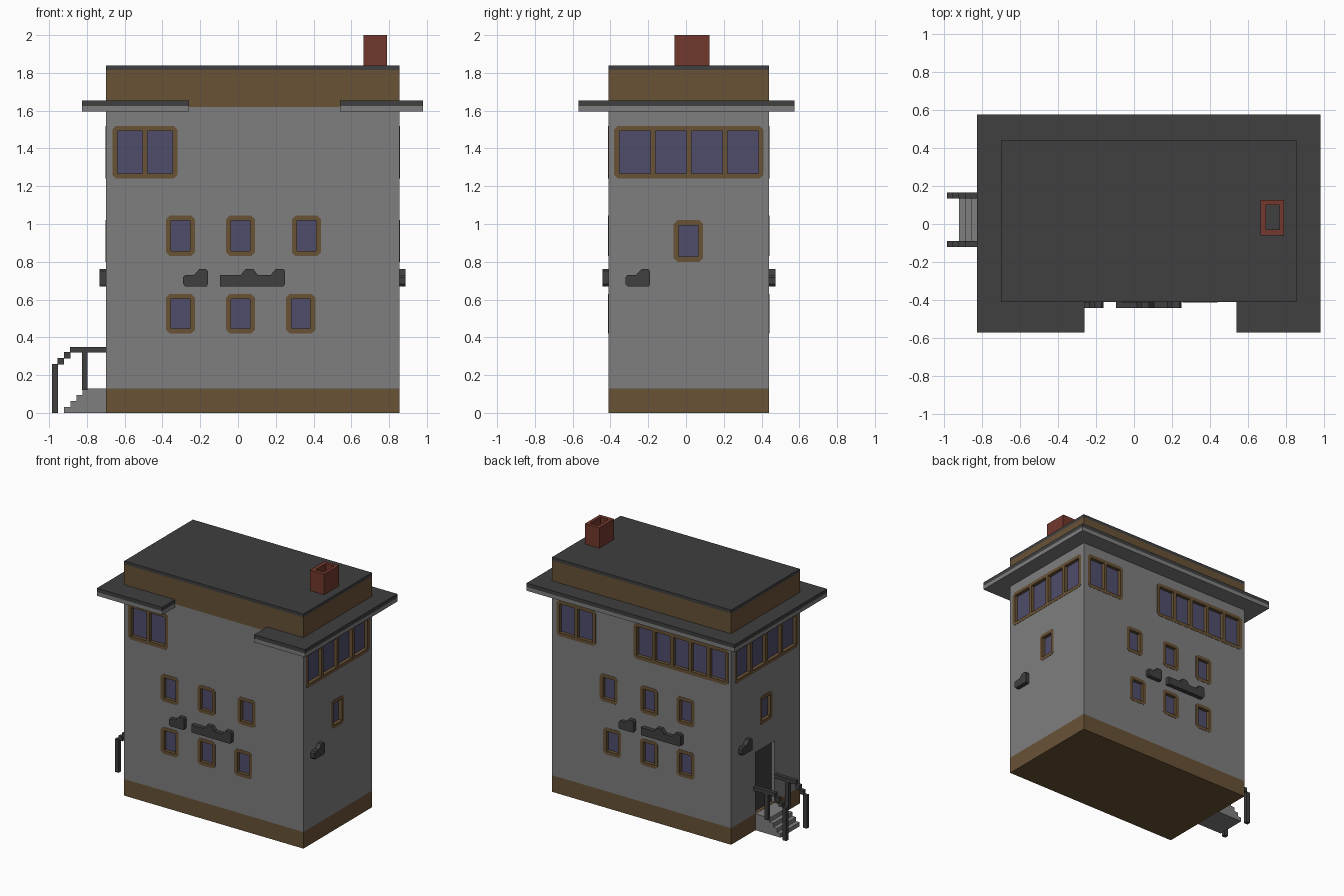
import bpy, bmesh
from mathutils import Matrix, Vector

if "Cube" in bpy.data.objects:
    bpy.data.objects.remove(bpy.data.objects["Cube"], do_unlink=True)


def material(name, rgb):
    m = bpy.data.materials.new(name)
    m.use_nodes = True
    m.diffuse_color = (*rgb, 1)
    bsdf = next(n for n in m.node_tree.nodes if n.type == 'BSDF_PRINCIPLED')
    bsdf.inputs["Base Color"].default_value = (*rgb, 1)
    return m


GREY = material("wall grey", (0.21, 0.21, 0.21))
DARK = material("dark slate", (0.05, 0.05, 0.05))
BROWN = material("timber brown", (0.14, 0.085, 0.037))
GLASS = material("window glass", (0.08, 0.075, 0.15))
BRICK = material("brick red", (0.17, 0.04, 0.026))


def place(u, v, w, origin):
    """Matrix sending local u, v, w axes to the given directions."""
    m = Matrix((u, v, w)).transposed().to_4x4()
    m.translation = Vector(origin)
    return m


# House extents and the four wall planes (u to the right, v up, w outward)
X0, X1, Y0, Y1 = -0.70, 0.855, -0.41, 0.44
UP = (0, 0, 1)
GROUND = Matrix.Identity(4)
WALLS = {
    "front": place((1, 0, 0), UP, (0, -1, 0), (0, Y0, 0)),
    "right": place((0, 1, 0), UP, (1, 0, 0), (X1, 0, 0)),
    "back": place((-1, 0, 0), UP, (0, 1, 0), (0, Y1, 0)),
    "left": place((0, -1, 0), UP, (-1, 0, 0), (X0, 0, 0)),
}


def rect(a, b, c, d):
    return [(a, c), (b, c), (b, d), (a, d)]


def octagon(a, b, c, d, k=0.02):
    return [(a + k, c), (b - k, c), (b, c + k), (b, d - k),
            (b - k, d), (a + k, d), (a, d - k), (a, c + k)]


def plate(name, loops, low, high, mat, frame=GROUND):
    """Extrude an outline (with optional holes) between two depths."""
    curve = bpy.data.curves.new(name, 'CURVE')
    curve.dimensions = '2D'
    curve.fill_mode = 'BOTH'
    curve.extrude = (high - low) / 2
    for loop in loops:
        s = curve.splines.new('POLY')
        s.points.add(len(loop) - 1)
        for p, (x, y) in zip(s.points, loop):
            p.co = (x, y, 0, 1)
        s.use_cyclic_u = True
    tmp = bpy.data.objects.new(name + "_outline", curve)
    bpy.context.collection.objects.link(tmp)
    deps = bpy.context.evaluated_depsgraph_get()
    mesh = bpy.data.meshes.new_from_object(tmp.evaluated_get(deps))
    bpy.data.objects.remove(tmp)
    bpy.data.curves.remove(curve)
    bm = bmesh.new()
    bm.from_mesh(mesh)
    bmesh.ops.remove_doubles(bm, verts=bm.verts, dist=1e-5)
    bmesh.ops.transform(bm, verts=bm.verts,
                        matrix=frame @ Matrix.Translation((0, 0, (low + high) / 2)))
    bmesh.ops.recalc_face_normals(bm, faces=bm.faces)
    for f in bm.faces:
        f.smooth = False
    bm.to_mesh(mesh)
    bm.free()
    mesh.materials.clear()
    mesh.materials.append(mat)
    ob = bpy.data.objects.new(name, mesh)
    bpy.context.collection.objects.link(ob)
    return ob


# Stacked body: plinth, walls, upper band, roof slab
body = [rect(X0, X1, Y0, Y1)]
plate("plinth", body, 0, 0.13, BROWN)
walls = plate("walls", body, 0.13, 1.62, GREY)
plate("upper_band", body, 1.62, 1.815, BROWN)
plate("roof_slab", body, 1.815, 1.84, DARK)

# Overhanging canopy, open in the middle of the front
canopy = [(-0.825, -0.57), (-0.26, -0.57), (-0.26, -0.40), (0.54, -0.40),
          (0.54, -0.57), (0.98, -0.57), (0.98, 0.575), (-0.825, 0.575)]
plate("canopy_soffit", [canopy], 1.595, 1.625, GREY)
plate("canopy_top", [canopy], 1.625, 1.655, DARK)

# Hollow chimney
plate("chimney", [rect(0.665, 0.79, -0.06, 0.125), rect(0.695, 0.765, -0.03, 0.10)],
      1.84, 2.0, BRICK)

# Windows: recess in the wall, timber frame with panes, glass behind
DEPTH = 0.03
cutters = []


def window(side, a, b, c, d, panes=1):
    frame = WALLS[side]
    outer = octagon(a, b, c, d)
    cutters.append(plate("recess_cutter", [outer], -DEPTH, 0.05, GREY, frame))
    edge = 0.027
    pitch = (b - a - edge) / panes
    holes = [rect(a + edge + i * pitch, a + (i + 1) * pitch, c + edge, d - edge)
             for i in range(panes)]
    plate(side + "_window_frame", [outer] + holes, -DEPTH, 0.002, BROWN, frame)
    plate(side + "_window_glass", [rect(a + 0.01, b - 0.01, c + 0.01, d - 0.01)],
          -DEPTH - 0.002, -DEPTH + 0.005, GLASS, frame)


TOP = (1.24, 1.52)
window("front", -0.665, -0.32, *TOP, 2)
window("back", -0.815, -0.475, *TOP, 2)
window("back", -0.145, 0.675, *TOP, 5)
window("right", -0.38, 0.41, *TOP, 4)
window("left", -0.395, 0.39, *TOP, 4)
for side, flip in (("front", 1), ("back", -1)):
    for low, high, centres in ((0.83, 1.045, (-0.305, 0.013, 0.362)),
                               (0.42, 0.63, (-0.305, 0.013, 0.332))):
        for x in centres:
            window(side, flip * x - 0.077, flip * x + 0.077, low, high)
window("right", -0.065, 0.09, 0.80, 1.02)
window("left", -0.085, 0.07, 0.80, 1.02)

# Recessed door
cutters.append(plate("door_cutter", [rect(-0.136, 0.094, 0.12, 0.61)],
                     -DEPTH, 0.05, GREY, WALLS["left"]))
plate("door", [rect(-0.136, 0.094, 0.13, 0.61)], -DEPTH - 0.002, -DEPTH + 0.004,
      DARK, WALLS["left"])

# Cut all recesses into the walls, then drop the cutters
for c in cutters:
    c.hide_render = True
    mod = walls.modifiers.new("recess", 'BOOLEAN')
    mod.operation = 'DIFFERENCE'
    mod.solver = 'EXACT'
    mod.object = c
deps = bpy.context.evaluated_depsgraph_get()
cut_mesh = bpy.data.meshes.new_from_object(walls.evaluated_get(deps))
walls.modifiers.clear()
walls.data = cut_mesh
for c in cutters:
    bpy.data.objects.remove(c, do_unlink=True)

# Raised dark wall blocks, a short one and a long one
B, M, T, K = 0.67, 0.73, 0.762, 0.012
short = [(-0.28, B), (-0.165, B), (-0.16, B + K), (-0.16, T - K), (-0.17, T),
         (-0.205, T), (-0.215, T - K), (-0.235, M), (-0.28, M), (-0.29, M - K),
         (-0.29, B + K)]
long = [(-0.095, B), (0.24, B), (0.25, B + K), (0.25, T - K), (0.24, T), (0.20, T),
        (0.19, T - K), (0.175, M), (0.105, M), (0.09, T - K), (0.08, T), (0.04, T),
        (0.03, T - K), (0.015, M), (-0.095, M)]


def blocks(side, shift, shapes):
    for label, shape in shapes:
        plate(f"{side}_{label}_block", [[(u + shift, v) for u, v in shape]],
              -0.005, 0.033, DARK, WALLS[side])


both = [("short", short), ("long", long)]
blocks("front", 0, both)
blocks("back", 0.035, both)
blocks("right", -0.03, both[:1])
blocks("left", -0.06, both[:1])

# Entrance steps, drawn as a side profile
SIDE = WALLS["front"].copy()
SIDE.translation = (0, 0, 0)
STEP = 0.032
profile = [(X0, 0), (-0.92, 0)]
for i in range(4):
    x = -0.92 + i * STEP
    profile += [(x, (i + 1) * STEP), (x + STEP, (i + 1) * STEP)]
profile[-1] = (X0, 4 * STEP)
plate("entrance_steps", [profile], -0.14, 0.095, GREY, SIDE)

# Stepped handrails with posts on both sides of the steps
for name, y in (("back", 0.15), ("front", -0.105)):
    def bar(label, a, b, c, d):
        plate(f"{name}_{label}", [rect(a, b, c, d)], -y - 0.015, -y + 0.015, DARK, SIDE)
    bar("rail", -0.89, X0, 0.32, 0.35)
    bar("rail_step_upper", -0.922, -0.888, 0.288, 0.322)
    bar("rail_step_lower", -0.955, -0.92, 0.256, 0.29)
    bar("end_post", -0.985, -0.953, 0, 0.258)
    bar("middle_post", -0.825, -0.797, 0.12, 0.325)
